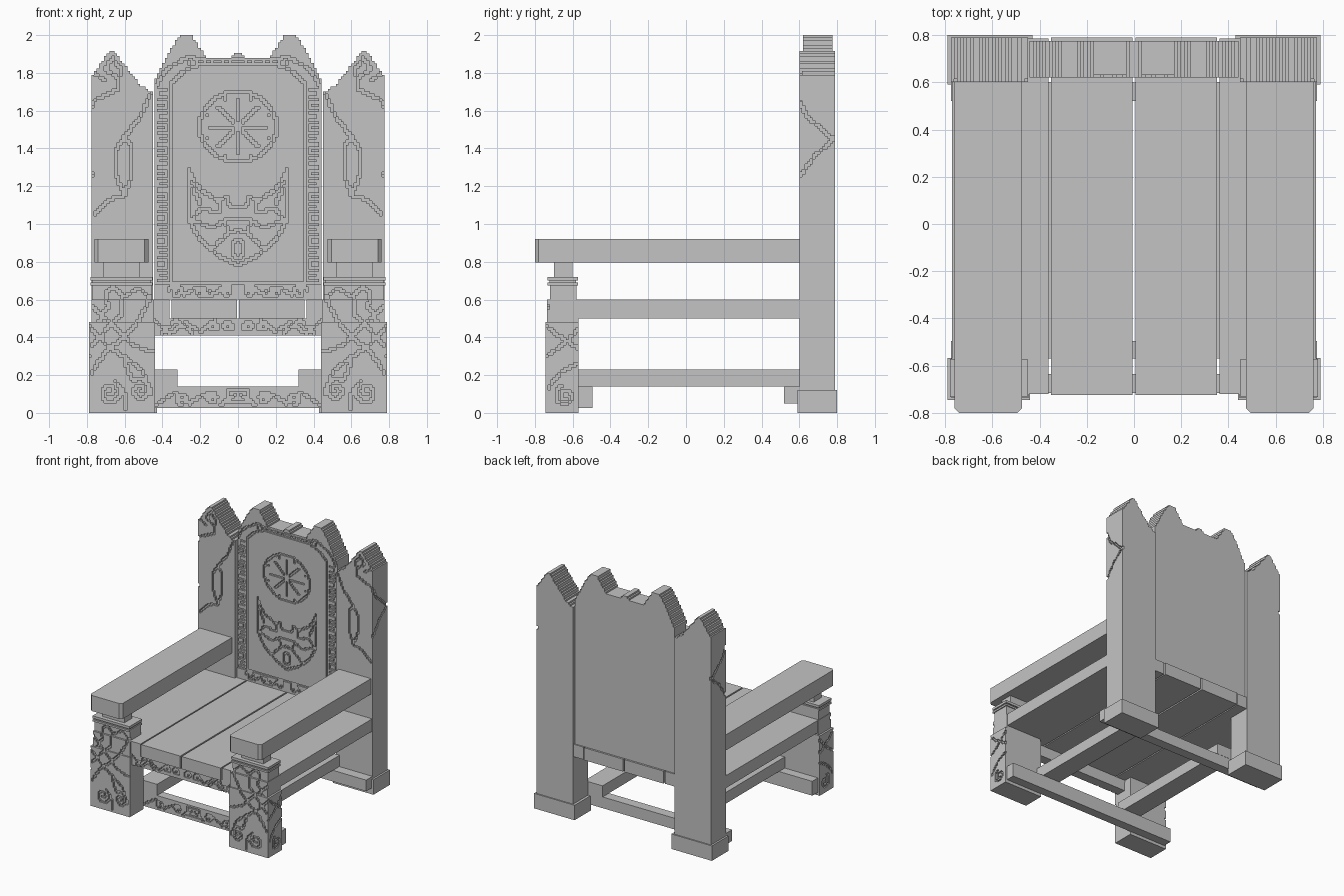
import bpy, bmesh, math
from mathutils import Vector

default_cube = bpy.data.objects.get("Cube")
if default_cube:
    bpy.data.objects.remove(default_cube, do_unlink=True)

CELL = 0.0135    # size of one chisel step
GROOVE = 0.012   # depth of the carving

stone = bpy.data.materials.new("plain_grey")
stone.use_nodes = True
GREY = (0.55, 0.55, 0.55, 1)
stone.diffuse_color = GREY
for node in stone.node_tree.nodes:
    if node.type == 'BSDF_PRINCIPLED':
        node.inputs["Base Color"].default_value = GREY
        node.inputs["Roughness"].default_value = 0.8


def finish(name, bm):
    mesh = bpy.data.meshes.new(name)
    bm.to_mesh(mesh)
    bm.free()
    mesh.materials.append(stone)
    obj = bpy.data.objects.new(name, mesh)
    bpy.context.scene.collection.objects.link(obj)
    return obj


def box(name, xs, ys, zs, front_chamfer=0):
    bm = bmesh.new()
    bmesh.ops.create_cube(bm, size=1)
    spans = [sorted(s) for s in (xs, ys, zs)]
    for vert in bm.verts:
        vert.co = Vector([s[1] if c > 0 else s[0] for c, s in zip(vert.co, spans)])
    if front_chamfer:
        front = spans[1][0]
        edges = [e for e in bm.edges
                 if all(abs(v.co.y - front) < 1e-5 for v in e.verts)
                 and abs(e.verts[0].co.z - e.verts[1].co.z) > 1e-3]
        bmesh.ops.bevel(bm, geom=edges, offset=front_chamfer, segments=1, affect='EDGES')
    return finish(name, bm)


def profile(points):
    """Height along a broken line."""
    def height(u):
        for (a, p), (b, q) in zip(points, points[1:]):
            if a <= u <= b:
                return p + (q - p) * (u - a) / (b - a)
        return points[-1][1]
    return height


def relief(name, place, us, vs, thick, strokes, top=None, mirror=False):
    """Slab with stepped outline and grooves; place maps (u, v, depth) to space."""
    (u0, u1), (v0, v1) = us, vs
    nu, nv = round((u1 - u0) / CELL), round((v1 - v0) / CELL)
    du, dv = (u1 - u0) / nu, (v1 - v0) / nv
    carved = set()
    for flip in ((1, -1) if mirror else (1,)):
        for stroke in strokes:
            for (a, b), (c, d) in zip(stroke, stroke[1:]):
                steps = int(math.hypot(c - a, d - b) / CELL * 3) + 1
                for k in range(steps + 1):
                    t = k / steps
                    u, v = flip * (a + (c - a) * t), b + (d - b) * t
                    carved.add((math.floor((u - u0) / du), math.floor((v - v0) / dv)))

    def depth(i, j):
        if not (0 <= i < nu and 0 <= j < nv):
            return thick
        if top and v0 + (j + .5) * dv > top(u0 + (i + .5) * du):
            return thick
        return GROOVE if (i, j) in carved else 0

    bm = bmesh.new()
    verts = {}
    origin = place(0, 0, 0)

    def quad(corners, out):
        for c in corners:
            if c not in verts:
                verts[c] = bm.verts.new(place(u0 + c[0] * du, v0 + c[1] * dv, c[2]))
        face = bm.faces.new([verts[c] for c in corners])
        face.normal_update()
        if face.normal.dot(place(*out) - origin) < 0:
            face.normal_flip()

    # front and back faces in vertical runs
    for i in range(nu):
        j = 0
        while j < nv:
            d, k = depth(i, j), j
            while k < nv and depth(i, k) == d:
                k += 1
            if d < thick:
                for level, way in ((d, -1), (thick, 1)):
                    quad([(i, j, level), (i + 1, j, level),
                          (i + 1, k, level), (i, k, level)], (0, 0, way))
            j = k
    # walls wherever the depth changes
    for i in range(-1, nu):
        for j in range(-1, nv):
            here, right, above = depth(i, j), depth(i + 1, j), depth(i, j + 1)
            if here != right:
                quad([(i + 1, j, here), (i + 1, j + 1, here),
                      (i + 1, j + 1, right), (i + 1, j, right)],
                     (1 if here < right else -1, 0, 0))
            if here != above:
                quad([(i, j + 1, here), (i + 1, j + 1, here),
                      (i + 1, j + 1, above), (i, j + 1, above)],
                     (0, 1 if here < above else -1, 0))
    return finish(name, bm)


def facing_front(y, side=1):
    return lambda u, v, d: Vector((side * u, y + d, v))


def facing_out(x, side):
    return lambda u, v, d: Vector((side * (x - d), u, v))


def spiral(cu, cv, r, turns=1.5, start=0.0, inner=0.2):
    n = 28
    return [(cu + r * (1 - (1 - inner) * k / n) * math.cos(start + math.tau * turns * k / n),
             cv + r * (1 - (1 - inner) * k / n) * math.sin(start + math.tau * turns * k / n))
            for k in range(n + 1)]


def ellipse(cu, cv, ru, rv):
    return [(cu + ru * math.cos(math.tau * k / 32), cv + rv * math.sin(math.tau * k / 32))
            for k in range(33)]


# carving on the back panel: frame, wheel, animal mask and scrolls
panel_strokes = [
    [(.36, .69), (.36, 1.74), (.3, 1.8), (.22, 1.84), (0, 1.84)],
    [(.437, .69), (.437, 1.72), (.38, 1.82), (.26, 1.885), (.18, 1.87), (0, 1.87)],
    [(0, .69), (.44, .69)],
    ellipse(0, 1.515, .205, .185),
    [(.265, 1.29), (.26, 1.02), (.2, .92), (.1, .83), (0, .78)],
    [(.265, 1.29), (.2, 1.18), (.1, 1.12), (.06, 1.15), (.05, 1.1), (0, 1.09)],
    [(.1, 1.12), (.09, 1.06), (.2, 1.08), (.24, 1.02), (.13, .98), (.07, 1.02), (0, 1.03)],
    [(.07, 1.02), (.05, .95), (.13, .87)],
    [(.05, .95), (0, .97)],
    [(.24, 1.2), (.2, 1.1)],
    ellipse(0, .87, .03, .05),
    spiral(.06, .645, .035), spiral(.19, .645, .035, start=math.pi),
    spiral(.33, .645, .035), [(.1, .645), (.15, .62)], [(.23, .66), (.29, .62)],
]
for k in range(8):
    c, s = math.cos(math.tau * k / 8), math.sin(math.tau * k / 8)
    panel_strokes.append([(.03 * c, 1.515 + .03 * s), (.145 * c, 1.515 + .145 * s)])
    c, s = math.cos(math.tau * (k + .5) / 8), math.sin(math.tau * (k + .5) / 8)
    panel_strokes.append([(.17 * c, 1.515 + .16 * s), (.175 * c, 1.515 + .165 * s)])
for k in range(17):
    z, near, far = .715 + k * .06, .38, .418
    if k % 2:
        near, far = far, near
    panel_strokes.append([(near, z), (far, z), (far, z + .03), (near, z + .03)])
for k in range(6):
    panel_strokes.append([(.04 + k * .045, 1.845), (.04 + k * .045, 1.865)])

panel_top = profile([(0, 1.91), (.02, 1.905), (.035, 1.885), (.17, 1.885), (.2, 1.93),
                     (.255, 2.01), (.295, 2.01), (.36, 1.92), (.39, 1.86), (.45, 1.75)])
relief("back_panel", facing_front(.62), (-.442, .442), (.6, 2), .155,
       panel_strokes, top=lambda u: panel_top(abs(u)), mirror=True)

# seat planks with thin gaps, apron and cross rails
for side, word in ((1, "left"), (-1, "right")):
    box(word + "_inner_seat_plank", (side * .006, side * .352), (-.725, .79), (.5, .6))
    box(word + "_outer_seat_plank", (side * .362, side * .77), (-.72, .785), (.5, .6))
relief("front_apron", facing_front(-.715), (-.45, .45), (.41, .5), .08,
       [[(.44, .49), (.36, .42), (.28, .48), (.2, .43), (.12, .49)],
        [(.4, .42), (.33, .49), (.24, .42)],
        spiral(.05, .455, .03), spiral(.13, .455, .03)], mirror=True)
relief("front_cross_rail", facing_front(-.57), (-.775, .775), (.025, .14), .075,
       [spiral(.14, .08, .035), spiral(.3, .08, .035, start=math.pi),
        [(0, .12), (.06, .12), (.06, .06), (0, .06)], [(.18, .1), (.26, .05)],
        [(.33, .11), (.44, .04)], [(.02, .09), (.1, .04)]], mirror=True)
box("rear_cross_rail", (-.775, .775), (.52, .6), (.05, .14))

post_strokes = [
    [(.46, 1.7), (.51, 1.58), (.6, 1.46), (.56, 1.41), (.56, 1.27), (.6, 1.15), (.65, 1.27),
     (.65, 1.39), (.6, 1.46)],
    [(.6, 1.15), (.68, 1.13), (.77, 1.04)],
    [(.77, 1.65), (.64, 1.71), (.62, 1.82), (.665, 1.88), (.7, 1.82), (.65, 1.78)],
    [(.7, 1.76), (.77, 1.8)],
]
post_top = profile([(.45, 1.69), (.52, 1.74), (.6, 1.84), (.667, 1.93), (.763, 1.8)])
leg_strokes = [
    [(.74, .48), (.69, .56), (.7, .64), (.66, .665), (.61, .62), (.62, .52), (.7, .44), (.79, .33)],
    [(.45, .63), (.52, .5), (.6, .4), (.7, .33), (.78, .2)],
    [(.78, .45), (.7, .36), (.58, .28), (.5, .22), (.46, .1)],
    [(.78, .57), (.7, .5), (.56, .36), (.45, .32)],
    [(.6, .62), (.52, .66), (.46, .6)],
    spiral(.68, .11, .065, start=2), [(.65, .17), (.6, .1), (.6, .02)],
    spiral(.52, .12, .06, start=1), [(.56, .17), (.6, .27)],
]

for side, word in ((1, "left"), (-1, "right")):
    def both(lo, hi):
        return (side * lo, side * hi)

    # back post with foot and carved outer face
    relief(word + "_back_post", facing_front(.602, side), (.45, .763), (.1, 1.93), .188,
           post_strokes, top=post_top)
    relief(word + "_back_post_side", facing_out(.775, side), (.602, .79), (.1, 1.79), GROOVE,
           [[(.6, 1.65), (.64, 1.57), (.78, 1.45), (.68, 1.36), (.6, 1.25)]])
    box(word + "_back_foot", both(.43, .79), (.59, .8), (0, .12))

    # front leg in two stages with carved outer face
    relief(word + "_front_leg", facing_front(-.745, side), (.44, .778), (0, .48), .177, leg_strokes)
    relief(word + "_front_leg_side", facing_out(.79, side), (-.745, -.568), (0, .48), GROOVE,
           [[(-.74, .46), (-.66, .4), (-.57, .34)], [(-.57, .44), (-.65, .36), (-.74, .3)],
            [(-.57, .26), (-.66, .22), (-.73, .13)], spiral(-.64, .09, .055, start=2)])
    relief(word + "_upper_leg", facing_front(-.735, side), (.445, .775), (.48, .6), .165, leg_strokes)
    relief(word + "_leg_neck", facing_front(-.72, side), (.455, .772), (.6, .675), .14, leg_strokes)

    # collar, bracket and armrest
    box(word + "_lower_collar", both(.452, .78), (-.732, -.572), (.675, .69))
    box(word + "_collar_core", both(.46, .772), (-.722, -.582), (.69, .7))
    box(word + "_upper_collar", both(.452, .78), (-.732, -.572), (.7, .72))
    box(word + "_arm_bracket", both(.52, .715), (-.7, -.6), (.72, .8))
    box(word + "_armrest", both(.475, .76), (-.8, .61), (.795, .92), front_chamfer=.02)

    # side stretcher resting on the cross rails
    box(word + "_side_stretcher", both(.32, .48), (-.57, .602), (.14, .23))
